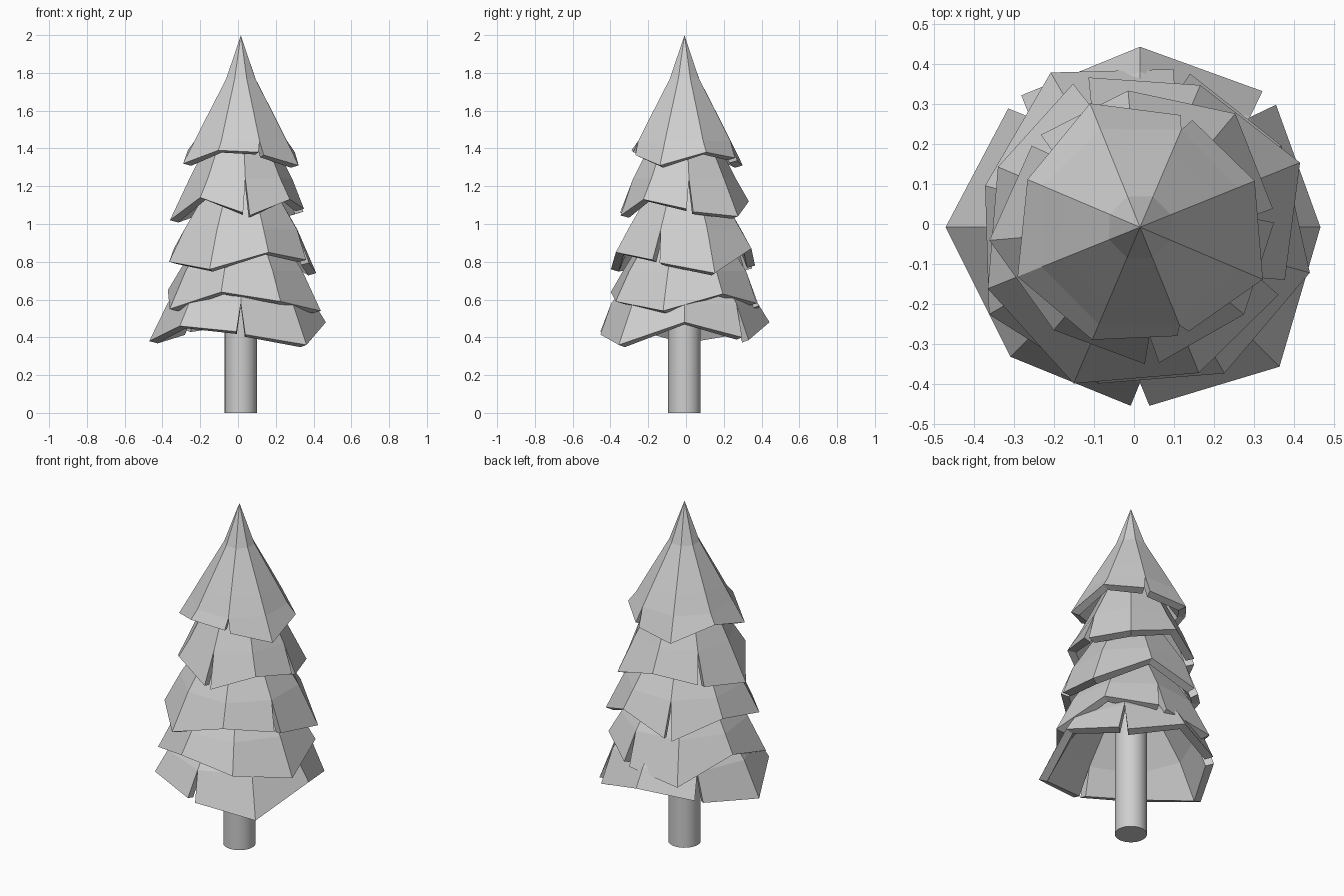
import bpy
import bmesh
from math import cos, sin, radians
from mathutils import Vector

if "Cube" in bpy.data.objects:
    bpy.data.objects.remove(bpy.data.objects["Cube"])

CX, CY = 0.015, -0.008      # trunk axis
SIDES = 8
STEP = 360 / SIDES
GREY = (0.62, 0.62, 0.62, 1)

grey = bpy.data.materials.new("plain_grey")
grey.use_nodes = True
grey.diffuse_color = GREY
grey.node_tree.nodes["Principled BSDF"].inputs["Base Color"].default_value = GREY


def finish(name, bm):
    mesh = bpy.data.meshes.new(name)
    bm.to_mesh(mesh)
    bm.free()
    mesh.materials.append(grey)
    obj = bpy.data.objects.new(name, mesh)
    bpy.context.collection.objects.link(obj)
    return obj


def polar(bm, angle, radius, z):
    a = radians(angle)
    return bm.verts.new((CX + radius * cos(a), CY + radius * sin(a), z))


def thicken(bm):
    """Close the sheet into a shell whose inner side lies towards the trunk."""
    made = bmesh.ops.extrude_face_region(bm, geom=bm.faces[:], use_keep_orig=True)
    for v in made["geom"]:
        if isinstance(v, bmesh.types.BMVert):
            out = Vector((v.co.x - CX, v.co.y - CY, 0))
            if out.length < 0.001:
                v.co.z -= 0.1
            else:
                v.co -= out.normalized() * min(0.045, out.length / 2)
                v.co.z -= 0.012
    bmesh.ops.recalc_face_normals(bm, faces=bm.faces[:])


def skirt(name, turn, radius, rim, splits, rings):
    """Jagged tier: rim heights per corner, some corners torn open, rings above."""
    bm = bmesh.new()
    high = max(rim)
    starts, ends = [], []   # rim vertex that opens / closes the panel at each corner
    for i, z in enumerate(rim):
        angle = turn + i * STEP
        r = radius + 0.35 * (high - z)
        if i in splits:
            ends.append(polar(bm, angle - 3, r - 0.025, z + 0.01))
            starts.append(polar(bm, angle + 3, r - 0.025, z - 0.005))
        else:
            v = polar(bm, angle, r, z)
            starts.append(v)
            ends.append(v)
    loops = [[polar(bm, turn + i * STEP, r, z) for i in range(SIDES)] for r, z in rings if r]
    tip = [polar(bm, 0, 0, z) for r, z in rings if not r]
    for i in range(SIDES):
        j = (i + 1) % SIDES
        bm.faces.new((starts[i], ends[j], loops[0][j], loops[0][i]))
        for low, up in zip(loops, loops[1:]):
            bm.faces.new((low[i], low[j], up[j], up[i]))
        if tip:
            bm.faces.new((loops[-1][i], loops[-1][j], tip[0]))
    thicken(bm)
    finish(name, bm)


def tier(name, turn, radius, rim, splits):
    top = max(rim)
    skirt(name, turn, radius, rim, splits,
          [(radius - 0.062, top + 0.1), (radius * 0.36, top + 0.4)])


# Trunk
bm = bmesh.new()
bmesh.ops.create_cone(bm, cap_ends=True, segments=24, radius1=0.086, radius2=0.086, depth=1)
bmesh.ops.translate(bm, verts=bm.verts, vec=(CX, CY, 0.5))
trunk = finish("trunk", bm)
bpy.context.view_layer.objects.active = trunk
trunk.select_set(True)
bpy.ops.object.shade_smooth_by_angle(angle=radians(40))

# Foliage tiers, bottom to top
tier("foliage_bottom", 0, 0.45,
     [0.48, 0.39, 0.48, 0.43, 0.38, 0.46, 0.42, 0.36], {1, 3, 6})
tier("foliage_lower", 30, 0.40,
     [0.63, 0.57, 0.52, 0.65, 0.55, 0.64, 0.59, 0.54], {1})
tier("foliage_middle", 22, 0.385,
     [0.74, 0.87, 0.77, 0.87, 0.8, 0.76, 0.85, 0.8], {2, 7})
tier("foliage_upper", 5, 0.335,
     [1.07, 1.04, 1.12, 1.06, 1.02, 1.14, 1.05, 1.13], {0, 3, 6})
skirt("foliage_top", 22, 0.305,
      [1.38, 1.34, 1.31, 1.39, 1.32, 1.39, 1.37, 1.31], {1, 6},
      [(0.264, 1.44), (0.21, 1.54), (0.083, 1.77), (0, 2)])
